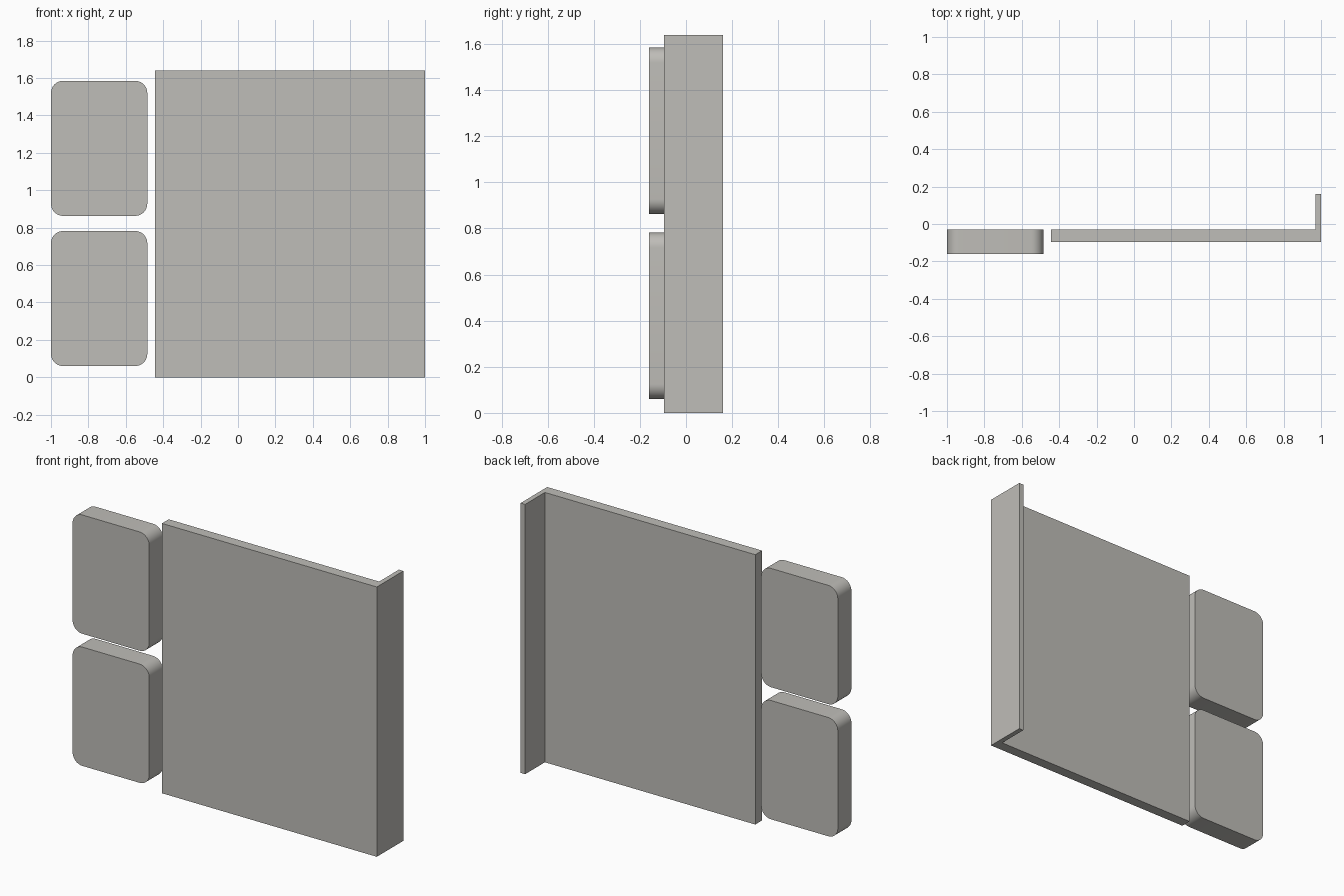
import bpy
import bmesh
from math import sin, cos, pi
from mathutils import Vector

cube = bpy.data.objects.get("Cube")
if cube:
    bpy.data.objects.remove(cube, do_unlink=True)

# One warm grey for everything
grey = bpy.data.materials.new("warm_grey")
grey.use_nodes = True
colour = (0.52, 0.51, 0.48, 1)
grey.diffuse_color = colour
grey.node_tree.nodes["Principled BSDF"].inputs["Base Color"].default_value = colour


def extrude_profile(name, points, direction):
    """Make a solid by sweeping a closed outline along a direction."""
    bm = bmesh.new()
    face = bm.faces.new([bm.verts.new(p) for p in points])
    swept = bmesh.ops.extrude_face_region(bm, geom=[face], use_keep_orig=True)
    verts = [v for v in swept["geom"] if isinstance(v, bmesh.types.BMVert)]
    bmesh.ops.translate(bm, verts=verts, vec=Vector(direction))
    bmesh.ops.recalc_face_normals(bm, faces=bm.faces[:])
    mesh = bpy.data.meshes.new(name)
    bm.to_mesh(mesh)
    bm.free()
    mesh.materials.append(grey)
    obj = bpy.data.objects.new(name, mesh)
    bpy.context.collection.objects.link(obj)
    return obj


def rounded_outline(x0, x1, z0, z1, y, radius, steps=10):
    """Rectangle in the xz plane with rounded corners."""
    corners = [(x1 - radius, z1 - radius), (x0 + radius, z1 - radius),
               (x0 + radius, z0 + radius), (x1 - radius, z0 + radius)]
    points = []
    for i, (cx, cz) in enumerate(corners):
        for s in range(steps + 1):
            a = (i + s / steps) * pi / 2
            points.append((cx + radius * cos(a), y, cz + radius * sin(a)))
    return points


# Large panel with a thin return flange along its left edge
front, back, flange_back = -0.095, -0.03, 0.16
outline = [(-0.445, front), (1, front), (1, flange_back),
           (0.97, flange_back), (0.97, back), (-0.445, back)]
extrude_profile("flanged_panel", [(x, y, 0) for x, y in outline], (0, 0, 1.64))

# Two rounded pads stacked beside the panel
for name, bottom in (("lower_pad", 0.06), ("upper_pad", 0.863)):
    pad = extrude_profile(
        name, rounded_outline(-1, -0.485, bottom, bottom + 0.722, -0.16, 0.065),
        (0, 0.13, 0))
    bpy.ops.object.select_all(action='DESELECT')
    pad.select_set(True)
    bpy.context.view_layer.objects.active = pad
    bpy.ops.object.shade_smooth_by_angle(angle=pi / 6)
